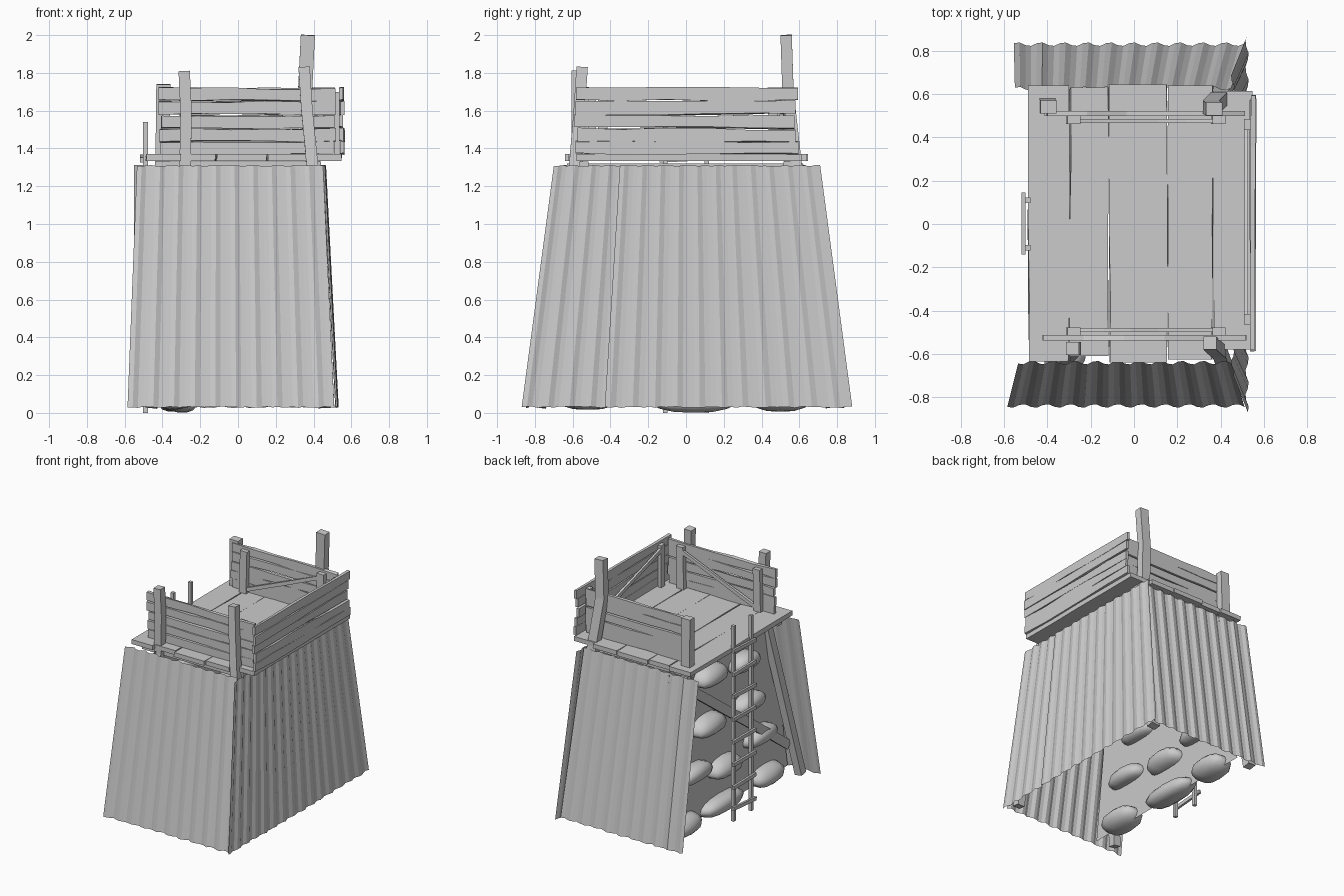
import bpy, bmesh, math, random
from mathutils import Vector as V

if "Cube" in bpy.data.objects:
    bpy.data.objects.remove(bpy.data.objects["Cube"])

random.seed(4)


def finish(name, bm):
    bmesh.ops.recalc_face_normals(bm, faces=bm.faces)
    me = bpy.data.meshes.new(name)
    bm.to_mesh(me)
    bm.free()
    ob = bpy.data.objects.new(name, me)
    bpy.context.collection.objects.link(ob)
    return ob


def beam(name, pts, w, t, side, jit=0.0):
    """Rectangular timber along a path: w across 'side', t across the other way."""
    bm = bmesh.new()
    pts = [V(p) for p in pts]
    rings = []
    for i, p in enumerate(pts):
        tan = (pts[min(i + 1, len(pts) - 1)] - pts[max(i - 1, 0)]).normalized()
        s = V(side)
        s = (s - tan * s.dot(tan)).normalized()
        n = tan.cross(s)
        ring = []
        for a, b in ((-1, -1), (1, -1), (1, 1), (-1, 1)):
            ww = w / 2 + random.uniform(-jit, jit)
            ring.append(bm.verts.new(p + s * a * ww + n * b * t / 2))
        rings.append(ring)
    for r, q in zip(rings, rings[1:]):
        for k in range(4):
            bm.faces.new((r[k], r[(k + 1) % 4], q[(k + 1) % 4], q[k]))
    bm.faces.new(rings[0])
    bm.faces.new(rings[-1])
    return finish(name, bm)


def plank(name, a, b, w, t, side, jit=0.006, segs=5):
    a, b = V(a), V(b)
    return beam(name, [a.lerp(b, i / segs) for i in range(segs + 1)], w, t, side, jit)


def sheet(name, bl, br, tl, tr, waves, normal, amp=0.009):
    """Corrugated metal sheet between four corners."""
    bm = bmesh.new()
    bl, br, tl, tr, n = V(bl), V(br), V(tl), V(tr), V(normal)
    prev = None
    count = waves * 4
    for i in range(count + 1):
        u = i / count
        off = n * amp * math.sin(i * math.pi / 2 + 0.5)
        cur = []
        for p in (bl.lerp(br, u), tl.lerp(tr, u)):
            cur.append(bm.verts.new(p + off + V((0, 0, random.uniform(-.004, .004)))))
        if prev:
            bm.faces.new((prev[0], cur[0], cur[1], prev[1]))
        prev = cur
    return finish(name, bm)


# Corrugated walls on front, back and right; the left stays open
sheet("front_wall", (-.585, -.84, .03), (.51, -.84, .03),
      (-.535, -.64, 1.31), (.45, -.64, 1.31), 10, (0, -1, 0))
sheet("back_wall", (-.555, .83, .03), (.51, .83, .03),
      (-.55, .625, 1.31), (.45, .625, 1.31), 10, (0, 1, 0))
yb, yt = (-.87, -.43, .27, .87), (-.70, -.35, .22, .70)
for i, nw in enumerate((4, 6, 5)):
    o = .004 * (i % 2)
    sheet("right_wall_%d" % i, (.522 + o, yb[i], .03), (.522 + o, yb[i + 1] + .01, .03),
          (.455 + o, yt[i], 1.31), (.455 + o, yt[i + 1] + .01, 1.31), nw, (1, 0, 0), .008)

# Legs that run up past the deck as posts
beam("front_left_leg", [(-.46, -.77, .03), (-.28, -.575, 1.30), (-.275, -.575, 1.6), (-.285, -.575, 1.81)],
     .06, .06, (1, 0, 0))
beam("front_right_leg", [(.46, -.77, .03), (.395, -.59, 1.30), (.365, -.565, 1.6), (.35, -.55, 1.83)],
     .06, .06, (1, 0, 0))
beam("back_right_leg", [(.46, .77, .03), (.40, .585, 1.30), (.355, .54, 1.7), (.37, .53, 2.0)],
     .075, .06, (1, 0, 0))
beam("back_left_leg", [(-.46, .77, .03), (-.40, .57, 1.30)], .065, .065, (1, 0, 0))
beam("back_left_post", [(-.40, .55, 1.30), (-.395, .54, 1.74)], .075, .06, (1, 0, 0))

# Deck boards on cross beams
xs = (-.49, -.297, -.115, .155, .365, .55)
ends = ((-.635, .64), (-.61, .63), (-.64, .645), (-.625, .64), (-.58, .615))
for i, (y0, y1) in enumerate(ends):
    x = (xs[i] + xs[i + 1]) / 2
    plank("deck_board_%d" % i, (x, y0, 1.352), (x, y1, 1.352),
          xs[i + 1] - xs[i] - .006, .035, (1, 0, 0), .004, 4)
for s in (-1, 1):
    plank("deck_beam_%d" % s, (-.44, s * .54, 1.305), (.44, s * .54, 1.305), .05, .05, (0, 1, 0), 0)

# Plank railings on three sides
zs = (1.405, 1.47, 1.54, 1.615, 1.687)
for i, z in enumerate(zs):
    r = lambda: random.uniform(-.012, .012)
    for nm, y in (("front", -.525), ("back", .51)):
        plank("%s_rail_plank_%d" % (nm, i), (-.41 + r(), y, z + r() * .3),
              (.51 + r(), y, z + r() * .3), .066, .024, (0, 0, 1))
    plank("right_rail_plank_%d" % i, (.55 + r() * .5, -.58 + r(), z + r() * .3),
          (.55 + r() * .5, .585 + r(), z + r() * .3), .066, .022, (0, 0, 1))

# Inner rail uprights and diagonal braces
for nm, s, y in (("front", 1, -.495), ("back", -1, .48)):
    for x in (-.285, .385):
        beam("%s_rail_upright" % nm, [(x, y, 1.36), (x + .008, y, 1.70)], .06, .035, (1, 0, 0))
    plank("%s_rail_brace" % nm, (-.26, y + s * .005, 1.40), (.37, y + s * .005, 1.66), .03, .018, (0, 0, 1), .002)
for y in (-.44, .46):
    beam("right_rail_upright", [(.522, y, 1.36), (.522, y, 1.70)], .05, .03, (0, 1, 0))
plank("right_rail_brace", (.518, -.42, 1.66), (.518, .44, 1.40), .03, .018, (0, 0, 1), .002)

# Ladder on the open side
for y in (-.11, .11):
    beam("ladder_side", [(-.49, y, 0), (-.49, y, 1.54)], .026, .026, (1, 0, 0))
for i in range(8):
    z = .10 + i * .178
    d = random.uniform(-.012, .012)
    beam("ladder_rung_%d" % i, [(-.51, -.14, z + d), (-.51, .145, z - d)], .028, .018, (0, 0, 1))

# Inner partition behind the ladder, with a diagonal brace
bm = bmesh.new()
bm.faces.new([bm.verts.new(p) for p in ((-.32, -.81, .04), (-.32, .80, .04),
                                        (-.29, .62, 1.32), (-.29, -.63, 1.32))])
finish("inner_partition", bm)
plank("opening_brace", (-.40, -.70, .27), (-.36, .56, 1.20), .07, .03, (0, 0, 1), .003)

# Sandbags lodged in the partition
bags = ((-.52, .09, .36), (.04, .075, .48), (.50, .08, .34), (-.44, .43, .36), (.0, .36, .36),
        (.38, .44, .38), (.20, .76, .36), (-.30, .74, .34), (.17, 1.14, .34), (-.25, 1.08, .30))
for i, (y, z, length) in enumerate(bags):
    bm = bmesh.new()
    bmesh.ops.create_uvsphere(bm, u_segments=12, v_segments=8, radius=1)
    for v in bm.verts:
        x0, y0, z0 = v.co
        f = lambda c: math.copysign(abs(c) ** .75, c)
        v.co = V((-.32 + f(x0) * .105, y + f(y0) * length / 2,
                  z + z0 * .072 + .03 * x0 * (-1) ** i * .5 - (.02 * y0 * y0 if i > 2 else 0)))
        v.co.z = max(v.co.z, 0.0)
    ob = finish("sandbag_%d" % i, bm)
    for p in ob.data.polygons:
        p.use_smooth = True
